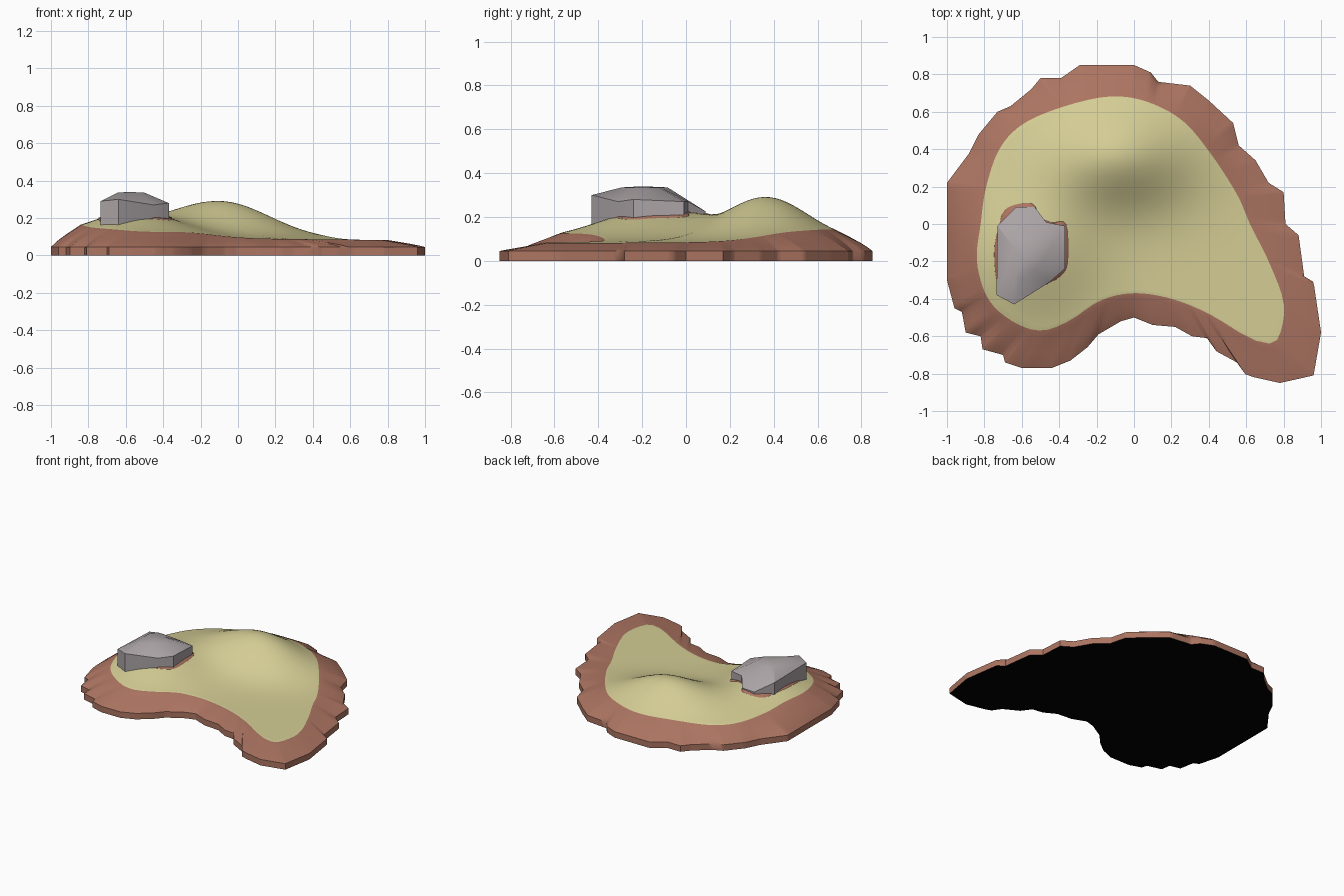
import bpy, bmesh, math
from mathutils import Vector

cube = bpy.data.objects.get("Cube")
if cube:
    bpy.data.objects.remove(cube, do_unlink=True)


def make_material(name, rgb):
    mat = bpy.data.materials.new(name)
    mat.use_nodes = True
    color = (*rgb, 1)
    mat.diffuse_color = color
    shader = mat.node_tree.nodes["Principled BSDF"]
    shader.inputs["Base Color"].default_value = color
    shader.inputs["Roughness"].default_value = 0.9
    return mat


grass = make_material("pale grass", (.66, .61, .30))
soil = make_material("red brown soil", (.41, .175, .12))
stone = make_material("grey stone", (.41, .37, .38))
dark = make_material("black underside", (0, 0, 0))


def terrain_height(x, y):
    """Gently sloping ground with a back hill, a left mound and a low saddle."""
    def hill(height, cx, cy, sx, sy):
        return height * math.exp(-((x - cx) / sx) ** 2 / 2 - ((y - cy) / sy) ** 2 / 2)
    return (.09 - .01 * x + hill(.19, -.08, .37, .26, .19)
            + hill(.135, -.55, -.15, .24, .25) + hill(.03, -.5, .3, .25, .2))


def smooth_loop(points, steps=6):
    """Closed Catmull-Rom curve through the points."""
    pts = [Vector(p) for p in points]
    result = []
    for i in range(len(pts)):
        a, b, c, d = (pts[(i + k) % len(pts)] for k in (-1, 0, 1, 2))
        for s in range(steps):
            t = s / steps
            result.append(b + (c - a) * t / 2 + (a - b * 2.5 + c * 2 - d / 2) * t * t
                          + (b * 1.5 - a / 2 - c * 1.5 + d / 2) * t ** 3)
    return result


def cast(outline, center, angle):
    """Point where a ray from the center leaves the outline."""
    ray = Vector((math.cos(angle), math.sin(angle)))
    best = 0
    for i, q in enumerate(outline):
        p = Vector(outline[i - 1]) - center
        edge = Vector(q) - center - p
        det = ray.cross(edge)
        if abs(det) > 1e-9:
            along, dist = p.cross(ray) / det, p.cross(edge) / det
            if -1e-5 <= along <= 1 + 1e-5:
                best = max(best, dist)
    return center + ray * best


def bridge(bm, inner, outer, mat):
    for i in range(len(inner)):
        face = bm.faces.new((inner[i - 1], outer[i - 1], outer[i], inner[i]))
        face.material_index = mat


def fan(bm, hub, ring, mat):
    for i in range(len(ring)):
        bm.faces.new((hub, ring[i - 1], ring[i])).material_index = mat


def finish(bm, name, mats, angle):
    bmesh.ops.recalc_face_normals(bm, faces=bm.faces)
    mesh = bpy.data.meshes.new(name)
    bm.to_mesh(mesh)
    bm.free()
    obj = bpy.data.objects.new(name, mesh)
    bpy.context.collection.objects.link(obj)
    for mat in mats:
        mesh.materials.append(mat)
    bpy.ops.object.select_all(action="DESELECT")
    obj.select_set(True)
    bpy.context.view_layer.objects.active = obj
    bpy.ops.object.shade_smooth_by_angle(angle=math.radians(angle))
    return obj


# Ragged shore outline
shore = [(-1, .22), (-.88, .38), (-.83, .48), (-.73, .6), (-.66, .63), (-.55, .72),
         (-.5, .78), (-.39, .78), (-.29, .85), (0, .85), (.09, .81), (.13, .76),
         (.3, .74), (.4, .66), (.53, .54), (.56, .42), (.65, .34), (.72, .22),
         (.8, .17), (.81, 0), (.88, -.06), (.91, -.28), (.96, -.31), (1, -.58),
         (.96, -.81), (.78, -.85), (.6, -.81), (.55, -.74), (.44, -.68), (.39, -.61),
         (.31, -.6), (.22, -.55), (.1, -.54), (0, -.5), (-.07, -.52), (-.19, -.59),
         (-.25, -.66), (-.34, -.73), (-.44, -.77), (-.6, -.77), (-.69, -.74),
         (-.7, -.7), (-.81, -.67), (-.82, -.6), (-.9, -.58), (-.92, -.47),
         (-.96, -.45), (-1, -.3)]

# Grass edge
meadow = smooth_loop([(-.79, .2), (-.72, .4), (-.6, .53), (-.4, .62), (-.15, .68),
                      (.05, .66), (.25, .56), (.4, .39), (.55, .16), (.62, 0),
                      (.72, -.2), (.8, -.42), (.78, -.59), (.72, -.64), (.6, -.6),
                      (.4, -.48), (.2, -.4), (0, -.37), (-.18, -.41), (-.35, -.52),
                      (-.5, -.57), (-.65, -.52), (-.78, -.4), (-.84, -.2), (-.82, 0)])

# Island: grass rings, soil slope, rim wall and flat underside
hub = Vector((0, .1))
angles = {round(math.tau * i / 150, 3) for i in range(150)}
angles |= {round(math.atan2(y - hub.y, x - hub.x) % math.tau, 3) for x, y in shore}
angles = sorted(angles)
inner_edge = [cast(meadow, hub, a) for a in angles]
outer_edge = [cast(shore, hub, a) for a in angles]

bm = bmesh.new()
previous = None
GRASS_RINGS, SOIL_RINGS, RIM = 24, 6, .045
for r in range(1, GRASS_RINGS + 1):
    ring = []
    for p in inner_edge:
        q = hub.lerp(p, r / GRASS_RINGS)
        ring.append(bm.verts.new((q.x, q.y, terrain_height(*q))))
    if previous:
        bridge(bm, previous, ring, 0)
    else:
        fan(bm, bm.verts.new((hub.x, hub.y, terrain_height(*hub))), ring, 0)
    previous = ring
for r in range(1, SOIL_RINGS + 1):
    t = r / SOIL_RINGS
    ring = []
    for p, o in zip(inner_edge, outer_edge):
        q = p.lerp(o, t)
        z = RIM + (terrain_height(*p) - RIM) * (1 - t) ** .85
        ring.append(bm.verts.new((q.x, q.y, z)))
    bridge(bm, previous, ring, 1)
    previous = ring
base = [bm.verts.new((o.x, o.y, 0)) for o in outer_edge]
bridge(bm, previous, base, 1)
fan(bm, bm.verts.new((hub.x, hub.y, 0)), base, 2)
finish(bm, "island", (grass, soil, dark), 45)

# Bare soil patch around the boulder
patch = smooth_loop([(-.72, .01), (-.69, .08), (-.62, .11), (-.54, .11), (-.5, .04),
                     (-.44, .01), (-.36, 0), (-.35, -.2), (-.39, -.28), (-.5, -.34),
                     (-.62, -.4), (-.72, -.36), (-.75, -.16)], 4)
mid = Vector((-.56, -.16))
bm = bmesh.new()
previous = None
for t in (.25, .5, .75, .97, 1):
    ring = []
    for p in patch:
        q = mid.lerp(p, t)
        ring.append(bm.verts.new((q.x, q.y, terrain_height(*q) + (.006 if t < 1 else -.004))))
    if previous:
        bridge(bm, previous, ring, 0)
    else:
        fan(bm, bm.verts.new((mid.x, mid.y, terrain_height(*mid) + .006)), ring, 0)
    previous = ring
finish(bm, "soil_patch", (soil,), 60)

# Boulder: foot, shoulder and crown rings
shoulder = [(-.73, -.01, .28), (-.63, .09, .22), (-.53, .09, .225), (-.47, .01, .27),
            (-.37, -.01, .27), (-.37, -.24, .28), (-.45, -.31, .27), (-.64, -.43, .3),
            (-.735, -.38, .29)]
peak = Vector((-.585, -.2, .34))
bm = bmesh.new()
foot = [bm.verts.new((x, y, terrain_height(x, y) - .02)) for x, y, z in shoulder]
ring = [bm.verts.new(p) for p in shoulder]
crown = []
for p in shoulder:
    q = Vector(p).lerp(peak, .6)
    crown.append(bm.verts.new((q.x, q.y, .335)))
bridge(bm, foot, ring, 0)
bridge(bm, ring, crown, 0)
fan(bm, bm.verts.new(peak), crown, 0)
bm.faces.new(foot)
finish(bm, "boulder", (stone,), 32)
